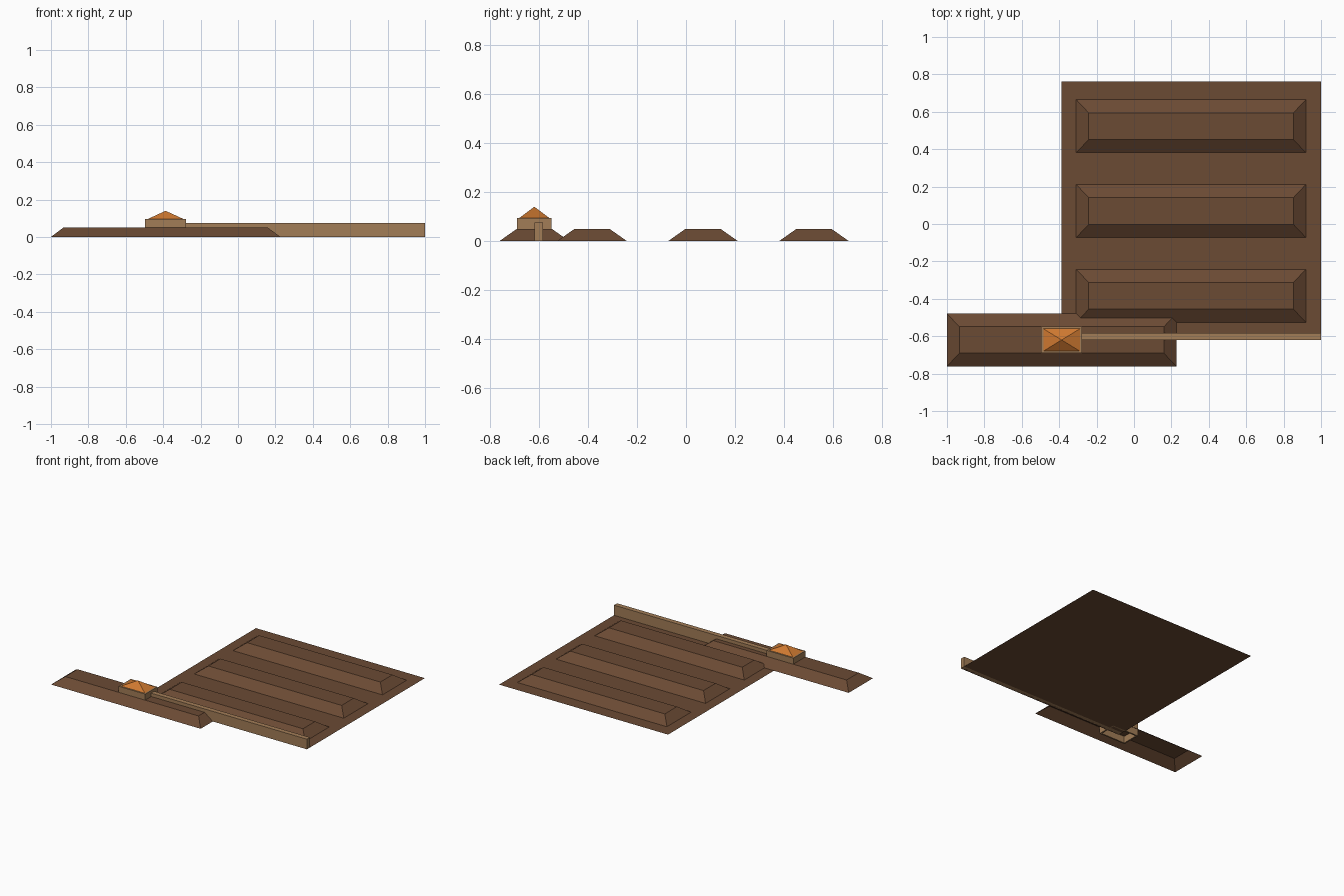
import bpy, bmesh

if "Cube" in bpy.data.objects:
    bpy.data.objects.remove(bpy.data.objects["Cube"])


def material(name, col):
    m = bpy.data.materials.new(name)
    m.diffuse_color = (*col, 1)
    m.use_nodes = True
    m.node_tree.nodes["Principled BSDF"].inputs["Base Color"].default_value = m.diffuse_color
    return m


EARTH = material("earth brown", (0.147, 0.069, 0.034))
TIMBER = material("timber tan", (0.36, 0.205, 0.095))
ROOF = material("roof orange", (0.62, 0.19, 0.03))


def make(name, bm, mat):
    bmesh.ops.recalc_face_normals(bm, faces=bm.faces)
    me = bpy.data.meshes.new(name)
    bm.to_mesh(me)
    bm.free()
    me.materials.append(mat)
    ob = bpy.data.objects.new(name, me)
    bpy.context.collection.objects.link(ob)
    return ob


def ring(bm, x, y, z, sx, sy):
    """Rectangle of vertices centred on x, y."""
    return [bm.verts.new((x + i * sx / 2, y + j * sy / 2, z))
            for i, j in ((-1, -1), (1, -1), (1, 1), (-1, 1))]


def bridge(bm, a, b):
    for i in range(4):
        j = (i + 1) % 4
        bm.faces.new((a[i], a[j], b[j], b[i]))


def mound(name, x, y):
    """Earth bank with sloping sides, open underneath."""
    bm = bmesh.new()
    low = ring(bm, x, y, 0, 1.228, 0.284)
    high = ring(bm, x, y, 0.05, 1.094, 0.142)
    bridge(bm, low, high)
    bm.faces.new(high)
    make(name, bm, EARTH)


CX, CY = -0.387, -0.62      # corner of the yard, where the tower stands

# flat yard
bm = bmesh.new()
bm.faces.new(ring(bm, (CX + 1) / 2, (CY + 0.763) / 2, 0, 1 - CX, 0.763 - CY))
make("yard_ground", bm, EARTH)

# three banks in the yard and one under the tower
for i in range(3):
    mound(f"yard_bank_{i + 1}", 0.305, 0.523 - i * 0.4535)
mound("tower_bank", CX, CY)

# wall along the front edge
bm = bmesh.new()
low = ring(bm, (CX + 1) / 2, CY + 0.018, 0, 1 - CX, 0.036)
high = ring(bm, (CX + 1) / 2, CY + 0.018, 0.075, 1 - CX, 0.036)
bridge(bm, low, high)
bm.faces.new(low)
bm.faces.new(high)
make("front_wall", bm, TIMBER)

# hollow tower walls
bm = bmesh.new()
loops = [ring(bm, CX, CY, z, 0.218 - t, 0.142 - t)
         for z, t in ((0, 0), (0.095, 0), (0.095, 0.022), (0, 0.022))]
for i in range(4):
    bridge(bm, loops[i], loops[(i + 1) % 4])
make("tower_walls", bm, TIMBER)

# pyramid roof
bm = bmesh.new()
base = ring(bm, CX, CY, 0.095, 0.196, 0.12)
tip = bm.verts.new((CX, CY, 0.14))
for i in range(4):
    bm.faces.new((base[i], base[(i + 1) % 4], tip))
make("tower_roof", bm, ROOF)
